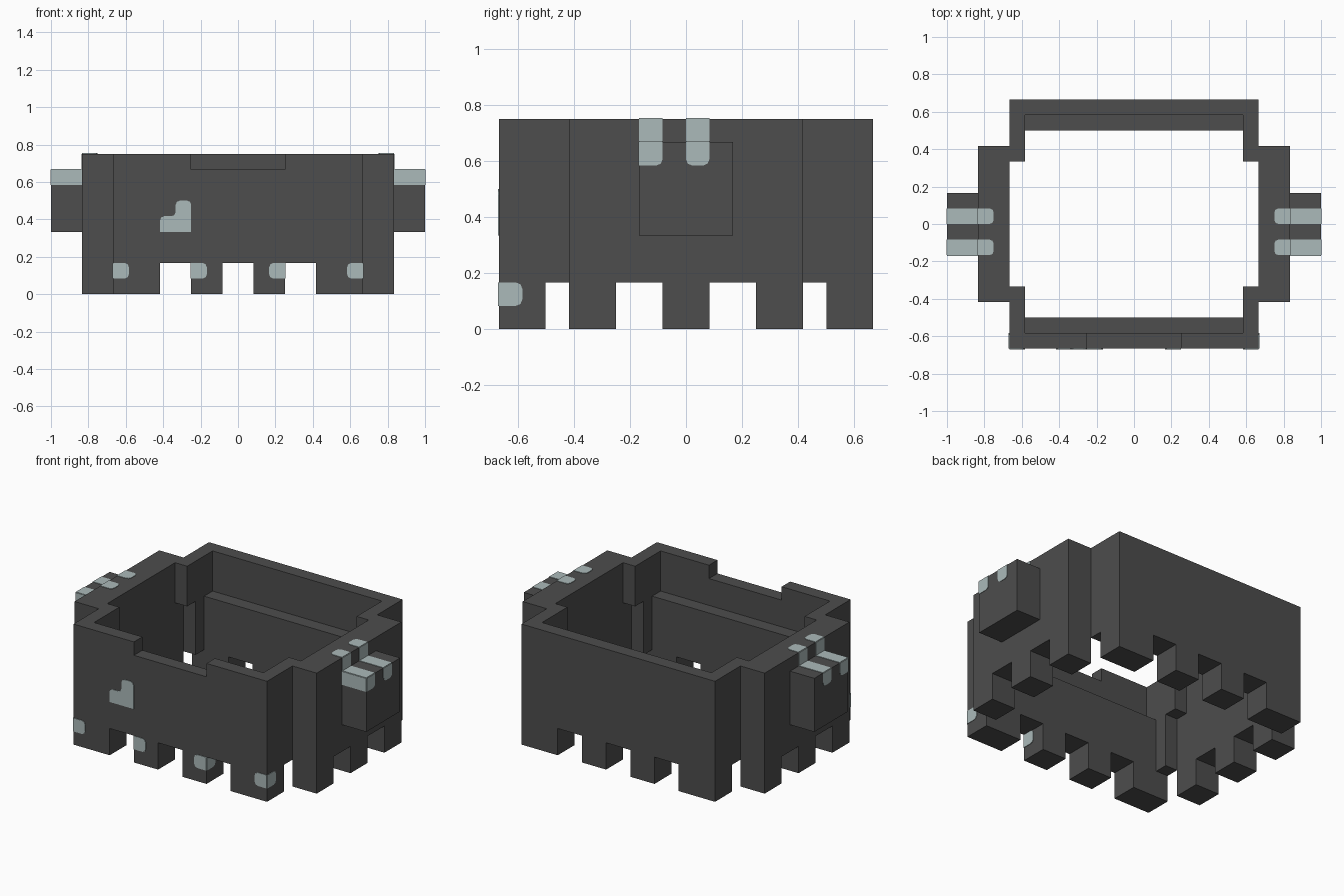
import bpy
import bmesh
from mathutils import Vector

cube = bpy.data.objects.get("Cube")
if cube:
    bpy.data.objects.remove(cube)

U = 1 / 12          # block size
SKIN = 0.04         # plate thickness, in blocks
R = 0.27            # rounding of painted corners, in blocks


def material(name, rgb):
    m = bpy.data.materials.new(name)
    m.use_nodes = True
    m.diffuse_color = (*rgb, 1)
    m.node_tree.nodes["Principled BSDF"].inputs["Base Color"].default_value = (*rgb, 1)
    return m


STONE = material("dark grey", (0.074, 0.074, 0.074))
PAINT = material("pale blue grey", (0.41, 0.49, 0.49))


def prism(name, pts, axis, a, b, mat, sx=1, sy=1):
    """Extrude a 2D outline from a to b along an axis, mirrored by sx and sy."""
    def place(p, d):
        x, y, z = {"x": (d, *p), "y": (p[0], d, p[1]), "z": (*p, d)}[axis]
        return Vector((x * sx, y * sy, z)) * U
    bm = bmesh.new()
    face = bm.faces.new([bm.verts.new(place(p, a)) for p in pts])
    new = bmesh.ops.extrude_face_region(bm, geom=[face])["geom"]
    shift = place((0, 0), b) - place((0, 0), a)
    bmesh.ops.translate(bm, vec=shift, verts=[g for g in new if isinstance(g, bmesh.types.BMVert)])
    bmesh.ops.recalc_face_normals(bm, faces=bm.faces)
    mesh = bpy.data.meshes.new(name)
    bm.to_mesh(mesh)
    bm.free()
    mesh.materials.append(mat)
    ob = bpy.data.objects.new(name, mesh)
    bpy.context.collection.objects.link(ob)
    return ob


def rect(u0, u1, v0, v1):
    return [(u0, v0), (u1, v0), (u1, v1), (u0, v1)]


def rounded(pts, corners):
    """Round the listed corners of an outline."""
    out = []
    for i, p in enumerate(pts):
        p = Vector(p)
        if i not in corners:
            out.append(tuple(p))
            continue
        to_prev = (Vector(pts[i - 1]) - p).normalized() * R
        to_next = (Vector(pts[(i + 1) % len(pts)]) - p).normalized() * R
        out += [tuple(p + to_prev), tuple(p + (to_prev + to_next) * 0.29), tuple(p + to_next)]
    return out


def legged(half, gaps, top):
    """Wall outline standing on legs, with gaps two blocks high."""
    pts = [(-half, 0)]
    for g0, g1 in gaps:
        pts += [(g0, 0), (g0, 2), (g1, 2), (g1, 0)]
    return pts + [(half, 0)] + top


def plate(name, pts, axis, d, sx=1, out=1):
    prism(name, pts, axis, d, d + SKIN * out, PAINT, sx)


# Front and back walls with an inner ledge
gaps = [(-5, -3), (-1, 1), (3, 5)]
notch = [(8, 9), (3, 9), (3, 8), (-3, 8), (-3, 9), (-8, 9)]
for side, sy, top in (("front", 1, notch), ("back", -1, [(8, 9), (-8, 9)])):
    prism(side + "_wall", legged(8, gaps, top), "y", -8, -7, STONE, 1, sy)
    prism(side + "_ledge", legged(8, gaps, [(8, 6), (-8, 6)]), "y", -7, -6, STONE, 1, sy)

# Stepped corner posts
post = [(-7, 6), (-6, 6), (-6, 2), (-5, 2), (-5, 6), (-4, 6), (-4, 9), (-7, 9)]
for hand, sx in (("left", 1), ("right", -1)):
    for side, sy in (("front", 1), ("back", -1)):
        prism(f"{side}_{hand}_post", post, "x", 7, 8, STONE, sx, sy)

    # Side wall and its projecting block
    prism(hand + "_wall", legged(5, [(-3, -1), (1, 3)], [(5, 9), (-5, 9)]), "x", 8, 10, STONE, sx)
    prism(hand + "_block", rect(-2, 2, 4, 8), "x", 10, 12, STONE, sx)

    # Painted stripes running over the wall and the block
    for label, y, low in (("front", -2, {1}), ("back", 0, {0, 1})):
        name = f"{hand}_{label}_stripe"
        plate(name + "_rim", rounded(rect(9, 10, y, y + 1), {0, 3}), "z", 9, sx)
        plate(name + "_riser", rect(y, y + 1, 8, 9), "x", 10, sx)
        plate(name + "_top", rect(10, 12, y, y + 1), "z", 8, sx)
        plate(name + "_end", rounded(rect(y, y + 1, 7, 8), low), "x", 12, sx)
    plate(hand + "_block_band", rect(10, 12, 7, 8), "y", -2, sx, -1)

    # Painted patches wrapping the front legs
    for label, x in (("outer", 7), ("inner", 2)):
        name = f"{hand}_{label}_leg_patch"
        plate(name + "_front", rounded(rect(x, x + 1, 1, 2), {0, 3}), "y", -8, sx, -1)
        plate(name + "_side", rounded(rect(-8, -7, 1, 2), {1, 2}), "x", x + 1, sx)

# Stepped patch on the front wall
step = [(-5, 4), (-3, 4), (-3, 6), (-4, 6), (-4, 5), (-5, 5)]
plate("front_wall_patch", rounded(step, {2, 3, 4, 5}), "y", -8, 1, -1)
